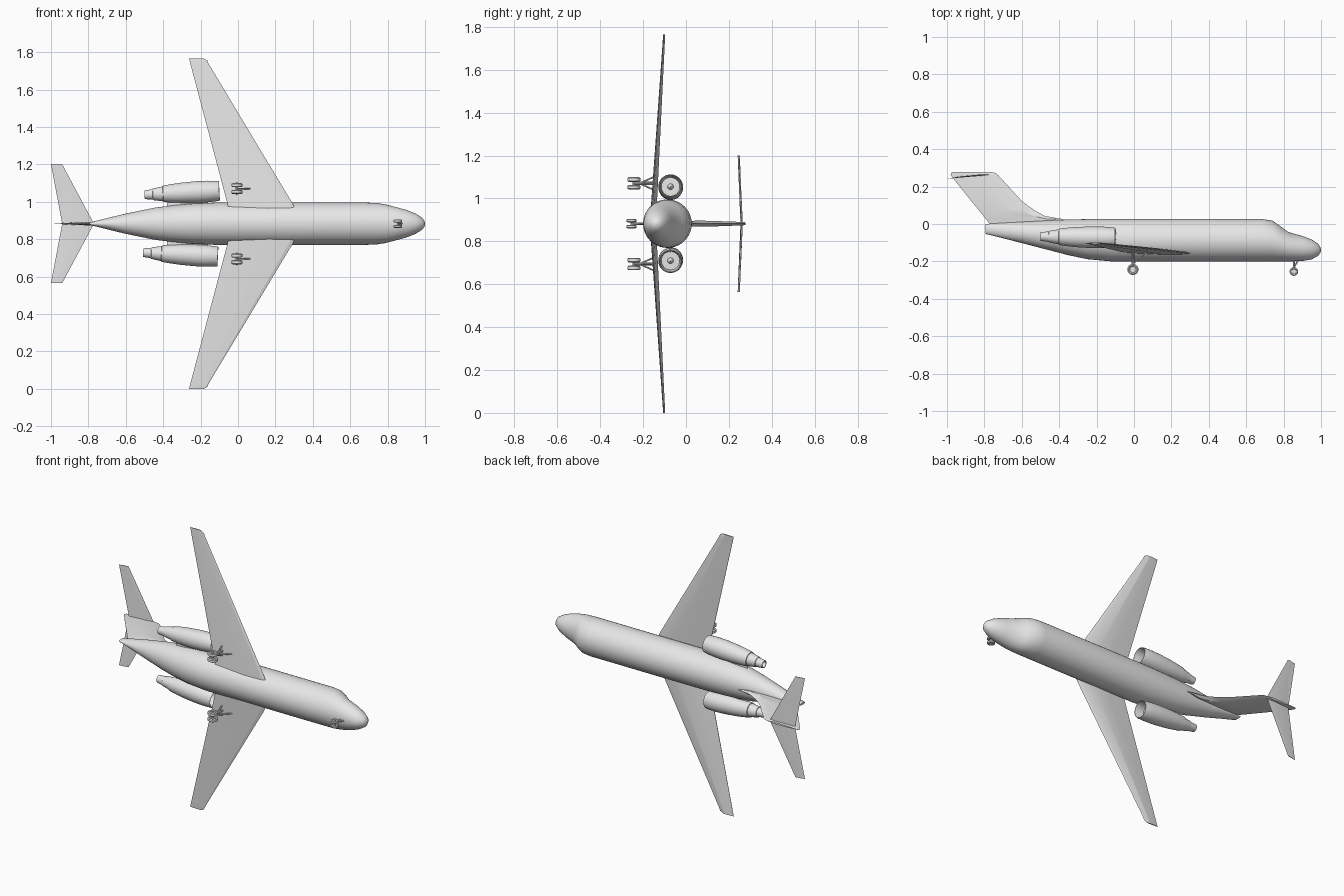
import bpy, bmesh, math
from mathutils import Vector

if "Cube" in bpy.data.objects:
    bpy.data.objects.remove(bpy.data.objects["Cube"], do_unlink=True)

ZC = 0.8825  # symmetry plane of the aircraft, which lies on its side

grey = bpy.data.materials.new("plain grey")
grey.use_nodes = True
grey.diffuse_color = (0.8, 0.8, 0.8, 1)
grey.node_tree.nodes["Principled BSDF"].inputs["Base Color"].default_value = (0.8, 0.8, 0.8, 1)


def loft(name, rings, angle=35):
    """Skin a list of equal-length point loops and cap both ends."""
    bm = bmesh.new()
    loops = [[bm.verts.new(p) for p in ring] for ring in rings]
    n = len(loops[0])
    for a, b in zip(loops, loops[1:]):
        for i in range(n):
            j = (i + 1) % n
            bm.faces.new((a[i], a[j], b[j], b[i]))
    bm.faces.new(loops[0])
    bm.faces.new(loops[-1])
    bmesh.ops.recalc_face_normals(bm, faces=bm.faces)
    mesh = bpy.data.meshes.new(name)
    bm.to_mesh(mesh)
    bm.free()
    mesh.materials.append(grey)
    obj = bpy.data.objects.new(name, mesh)
    bpy.context.collection.objects.link(obj)
    bpy.ops.object.select_all(action='DESELECT')
    obj.select_set(True)
    bpy.context.view_layer.objects.active = obj
    bpy.ops.object.shade_smooth_by_angle(angle=math.radians(angle))
    return obj


def turned(name, origin, axis, profile, n=24):
    """Revolve (distance, radius) pairs about an axis."""
    o, a = Vector(origin), Vector(axis).normalized()
    u = a.orthogonal().normalized()
    v = a.cross(u)
    angles = [math.tau * i / n for i in range(n)]
    return loft(name, [[o + a * d + (u * math.cos(t) + v * math.sin(t)) * r for t in angles]
                       for d, r in profile])


def rod(name, p, q, r):
    d = Vector(q) - Vector(p)
    return turned(name, p, d, [(0, r), (d.length, r)], 10)


# Fuselage: x, top y, bottom y, half width
stations = [
    (-0.795, 0.0, -0.053, 0.006), (-0.70, 0.006, -0.076, 0.030),
    (-0.60, 0.012, -0.102, 0.054), (-0.45, 0.020, -0.141, 0.085),
    (-0.35, 0.024, -0.167, 0.098), (-0.25, 0.026, -0.188, 0.107),
    (-0.12, 0.027, -0.200, 0.113), (0.68, 0.027, -0.200, 0.113),
    (0.74, 0.018, -0.200, 0.111), (0.785, -0.013, -0.200, 0.104),
    (0.825, -0.043, -0.200, 0.094), (0.90, -0.064, -0.198, 0.074),
    (0.95, -0.083, -0.189, 0.054), (0.985, -0.106, -0.170, 0.032),
    (0.996, -0.122, -0.155, 0.017), (1.0, -0.136, -0.142, 0.003)]
rings = []
for x, top, bot, w in stations:
    mid, half = (top + bot) / 2, (top - bot) / 2
    rings.append([(x, mid + half * math.cos(math.tau * i / 40),
                   ZC + w * math.sin(math.tau * i / 40)) for i in range(40)])
loft("fuselage", rings, 50)

# Tail fin with dorsal fairing: y, leading x, trailing x, half thickness
rings = []
for y, le, te, t in [(-0.01, -0.33, -0.765, 0.010), (0.027, -0.385, -0.792, 0.012),
                     (0.043, -0.476, -0.805, 0.014), (0.075, -0.535, -0.831, 0.014),
                     (0.123, -0.60, -0.87, 0.013), (0.26, -0.725, -0.98, 0.008),
                     (0.272, -0.738, -0.978, 0.007), (0.278, -0.765, -0.972, 0.006)]:
    c = te - le
    rings.append([(le + c * f, y, ZC + t * k) for f, k in
                  [(0, 0), (0.2, 1), (0.6, 0.8), (1, 0.08), (1, -0.08), (0.6, -0.8), (0.2, -1)]])
loft("tail_fin", rings, 25)

# Horizontal stabilizer
rings = []
for h, le, te, y, t in [(-0.318, -0.94, -1.0, 0.246, 0.002), (0, -0.77, -0.94, 0.259, 0.004),
                        (0.318, -0.94, -1.0, 0.246, 0.002)]:
    c = te - le
    rings.append([(le + c * f, y + 0.005 - 0.010 * f + t * k, ZC + h)
                  for f, k in [(0, 0), (0.3, 1), (1, 0), (0.3, -1)]])
loft("stabilizer", rings, 20)


def gear(name, x, y, h, r, gap, width, top):
    """Twin wheels on an axle with a strut."""
    z = ZC + h
    for k, end in ((1, "a"), (-1, "b")):
        w = width / 2
        turned(name + "_wheel_" + end, (x, y, z + k * gap), (0, 0, 1),
               [(-w * 0.5, r * 0.25), (-w * 0.5, r * 0.55), (-w * 0.8, r * 0.62), (-w, r * 0.8),
                (-w * 0.6, r), (w * 0.6, r), (w, r * 0.8), (w * 0.8, r * 0.62),
                (w * 0.5, r * 0.55), (w * 0.5, r * 0.25)], 20)
    rod(name + "_axle", (x, y, z - gap - width * 0.5), (x, y, z + gap + width * 0.5), r * 0.22)
    rod(name + "_strut", (x, y, z), (x, top, z), r * 0.26)


for s, side in ((1, "left"), (-1, "right")):
    # Swept wing: span, leading x, trailing x, y, thickness factor
    rings = []
    for h, le, te, y, k in [(0.075, 0.305, -0.05, -0.157, 1.0), (0.105, 0.294, -0.056, -0.155, 1.0),
                            (0.852, -0.155, -0.254, -0.106, 0.38),
                            (0.873, -0.165, -0.259, -0.105, 0.36),
                            (0.8825, -0.182, -0.262, -0.104, 0.3)]:
        c = te - le
        rings.append([(le + c * f, y + t * k, ZC + s * h) for f, t in
                      [(0, 0), (0.06, 0.007), (0.33, 0.020), (0.65, 0.015),
                       (1, 0.006), (1, 0.003), (0.4, -0.007), (0.06, -0.005)]])
    loft("wing_" + side, rings, 12)

    # Engine nacelle with open inlet, spinner and stepped nozzle
    shift = 0 if s > 0 else -0.008
    turned("engine_" + side, (-0.1 + shift, -0.073, ZC + s * 0.1755), (-0.4, 0.006, -s * 0.021),
           [(0.035, 0.0005), (0.045, 0.010), (0.058, 0.014), (0.058, 0.043), (0.012, 0.047),
            (0.0, 0.0495), (0.0, 0.052), (0.01, 0.054), (0.06, 0.0575), (0.12, 0.058),
            (0.20, 0.0545), (0.25, 0.050), (0.30, 0.044), (0.302, 0.040), (0.355, 0.031),
            (0.357, 0.028), (0.40, 0.023), (0.40, 0.019), (0.37, 0.018), (0.37, 0.0005)], 32)

    # Engine pylon
    loft("pylon_" + side, [[(x, -0.073 + d, ZC + s * h) for x, d in
                            [(-0.16, 0), (-0.20, 0.007), (-0.33, 0.007),
                             (-0.38, 0), (-0.33, -0.007), (-0.20, -0.007)]]
                           for h in (0.075, 0.135)])

    # Main landing gear with braces
    h = s * 0.188
    gear("main_gear_" + side, -0.006, -0.243, h, 0.030, 0.018, 0.022, -0.143)
    rod("front_brace_" + side, (-0.006, -0.215, ZC + h), (0.066, -0.150, ZC + h), 0.004)
    for k, end in ((1, "outer"), (-1, "inner")):
        rod(end + "_brace_" + side, (-0.006, -0.218, ZC + h),
            (-0.006, -0.150, ZC + h + k * 0.030), 0.004)

# Nose gear
gear("nose_gear", 0.855, -0.254, 0, 0.023, 0.014, 0.016, -0.185)
rod("nose_brace", (0.855, -0.232, ZC), (0.88, -0.190, ZC), 0.004)
